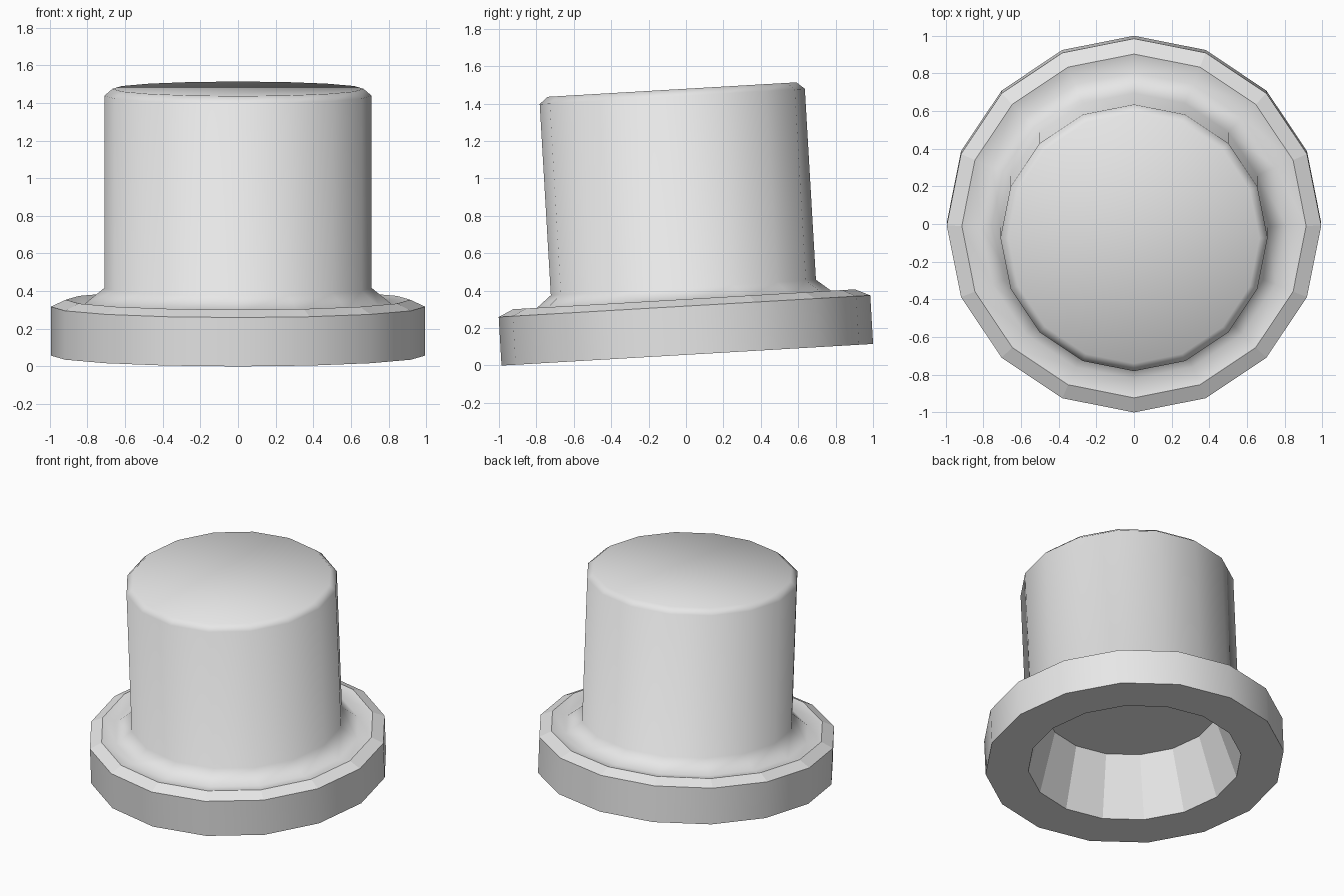
import bpy, bmesh, math
from mathutils import Matrix

if "Cube" in bpy.data.objects:
    bpy.data.objects.remove(bpy.data.objects["Cube"], do_unlink=True)

SIDES = 16
TILT = math.radians(3.33)

grey = bpy.data.materials.new("plain_grey")
grey.use_nodes = True
grey.diffuse_color = (0.8, 0.8, 0.8, 1)
grey.node_tree.nodes["Principled BSDF"].inputs["Base Color"].default_value = (0.8, 0.8, 0.8, 1)

# Hat outline from the hollow's ceiling, round the brim, to the crown top:
# radius, height, and whether the band up to the next point is smooth
profile = [
    (0.58, 0.43, False),   # hollow wall
    (0.71, 0.0, False),    # underside
    (0.995, 0.0, True),    # brim side
    (0.995, 0.26, False),  # brim bevel
    (0.915, 0.297, True),  # brim dip
    (0.815, 0.275, True),  # flare into the crown
    (0.71, 0.36, True),    # crown wall
    (0.71, 1.383, True),   # crown bevel
    (0.667, 1.42, True),   # crown top
]

bm = bmesh.new()
rings = []
for radius, height, smooth in profile:
    ring = []
    for i in range(SIDES):
        a = math.tau * i / SIDES
        ring.append(bm.verts.new((radius * math.cos(a), radius * math.sin(a), height)))
    rings.append(ring)

# Bands between neighbouring rings
for k in range(len(rings) - 1):
    low, high = rings[k], rings[k + 1]
    for i in range(SIDES):
        j = (i + 1) % SIDES
        face = bm.faces.new((low[i], low[j], high[j], high[i]))
        face.smooth = profile[k][2]

# Hollow ceiling and crown top
bm.faces.new(list(reversed(rings[0])))
bm.faces.new(rings[-1]).smooth = True

bmesh.ops.recalc_face_normals(bm, faces=bm.faces)
mesh = bpy.data.meshes.new("hat")
bm.to_mesh(mesh)
bm.free()
mesh.materials.append(grey)

# The whole hat leans gently toward the front
hat = bpy.data.objects.new("hat", mesh)
hat.matrix_world = Matrix.Translation((0, 0.007, 0.0575)) @ Matrix.Rotation(TILT, 4, "X")
bpy.context.collection.objects.link(hat)
